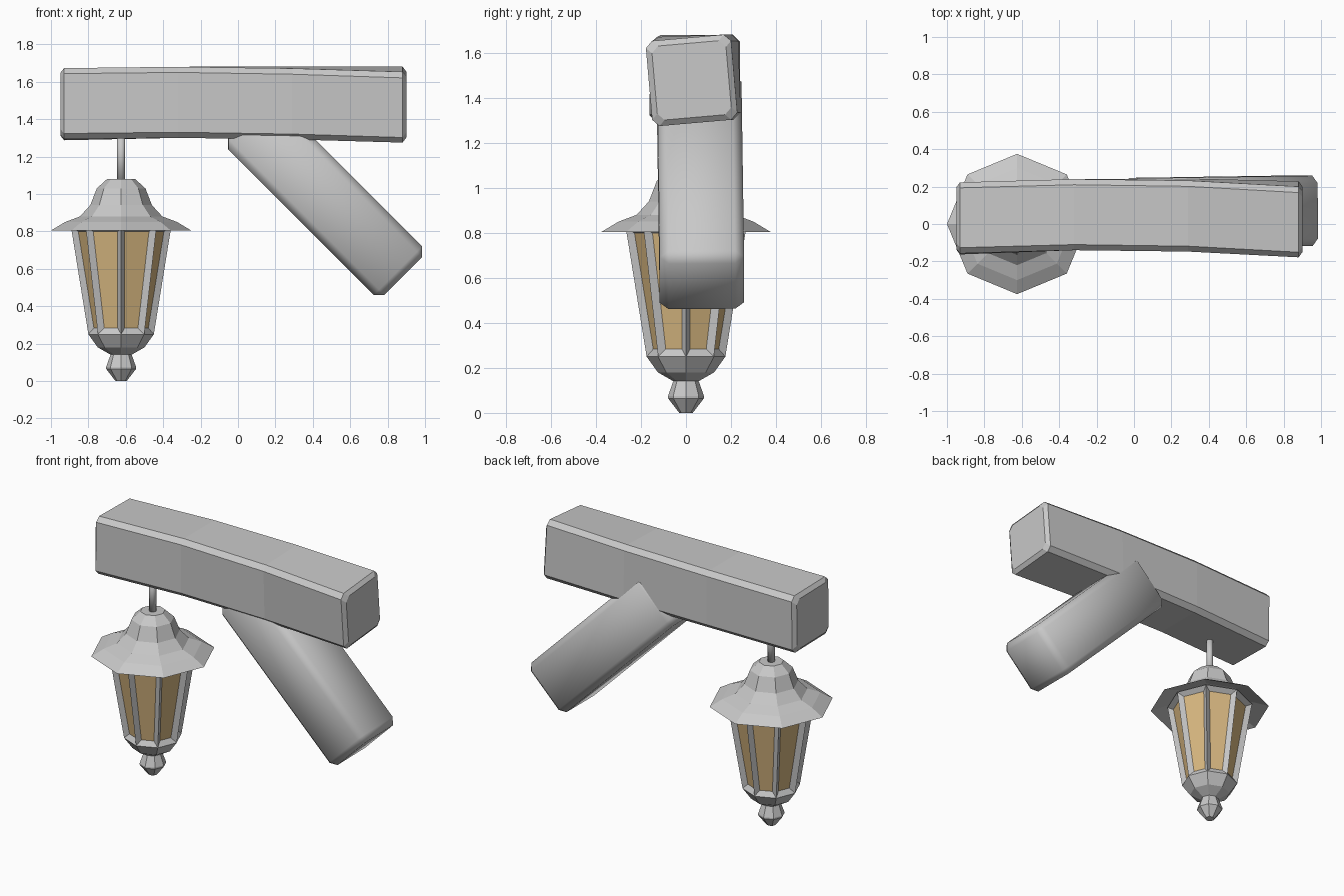
import bpy, bmesh, math
from mathutils import Matrix, Vector

cube = bpy.data.objects.get("Cube")
if cube:
    bpy.data.objects.remove(cube, do_unlink=True)


def material(name, color):
    mat = bpy.data.materials.new(name)
    mat.use_nodes = True
    mat.diffuse_color = color
    mat.node_tree.nodes["Principled BSDF"].inputs["Base Color"].default_value = color
    return mat


GREY = material("grey", (0.58, 0.58, 0.58, 1))
GLASS = material("amber_glass", (0.69, 0.48, 0.22, 1))


def finish(name, bm, *mats, smooth=False):
    bmesh.ops.recalc_face_normals(bm, faces=bm.faces)
    for face in bm.faces:
        face.smooth = smooth
    mesh = bpy.data.meshes.new(name)
    bm.to_mesh(mesh)
    bm.free()
    for mat in mats:
        mesh.materials.append(mat)
    obj = bpy.data.objects.new(name, mesh)
    bpy.context.collection.objects.link(obj)
    return obj


def loft(rings, close=False):
    """Skin rings of points; cap both ends, or join last ring to first."""
    bm = bmesh.new()
    loops = [[bm.verts.new(p) for p in ring] for ring in rings]
    pairs = list(zip(loops, loops[1:]))
    if close:
        pairs.append((loops[-1], loops[0]))
    sides = []
    for a, b in pairs:
        for i in range(len(a)):
            j = (i + 1) % len(a)
            sides.append(bm.faces.new((a[i], a[j], b[j], b[i])))
    if not close:
        bm.faces.new(loops[0])
        bm.faces.new(loops[-1])
    bm.normal_update()
    return bm, sides


LAMP_X = -0.625


def lathe(profile, sides=8):
    rings = []
    for r, z in profile:
        angles = [math.tau * i / sides for i in range(sides)]
        rings.append([(LAMP_X + r * math.cos(a), r * math.sin(a), z) for a in angles])
    return loft(rings)


# Beam: chamfered square section, slightly bent and twisted
def beam_ring(x, y, z, half, degrees, chamfer=0.03):
    inner = half - chamfer
    corner = [(half, -inner), (half, inner), (inner, half), (-inner, half)]
    section = corner + [(-u, -v) for u, v in corner]
    turn = Matrix.Rotation(math.radians(degrees), 3, 'X')
    return [Vector((x, y, z)) + turn @ Vector((0, u, v)) for u, v in section]


bm, _ = loft([beam_ring(*s) for s in (
    (-0.95, 0.03, 1.48, 0.165, -1),
    (-0.93, 0.03, 1.48, 0.19, -1),
    (-0.32, 0.05, 1.49, 0.19, 0),
    (0.29, 0.048, 1.487, 0.19, 2),
    (0.88, 0.025, 1.478, 0.19, 5),
    (0.90, 0.025, 1.478, 0.165, 5))])
finish("beam", bm, GREY)

# Diagonal brace: softly shaded bevelled block
bm = bmesh.new()
bmesh.ops.create_cube(bm, size=1)
bmesh.ops.scale(bm, vec=(1.18, 0.375, 0.365), verts=bm.verts)
bmesh.ops.bevel(bm, geom=bm.edges[:], offset=0.04, segments=1, affect='EDGES')
pose = (Matrix.Translation((0.465, 0.065, 0.98))
        @ Matrix.Rotation(math.radians(45), 4, 'Y')
        @ Matrix.Rotation(math.radians(0.6), 4, 'Z'))
bmesh.ops.transform(bm, matrix=pose, verts=bm.verts)
finish("brace", bm, GREY, smooth=True)

# Hanging rod
bm, _ = lathe([(0.022, 1.06), (0.022, 1.34)], 12)
rod = finish("hanging_rod", bm, GREY, smooth=True)
rod.data.shade_smooth()

# Lantern roof with flared brim and hollow underside
bm, _ = lathe([(0.25, 0.845), (0.375, 0.805), (0.30, 0.85), (0.22, 0.88),
               (0.165, 0.94), (0.13, 1.03), (0.075, 1.08)])
finish("lantern_roof", bm, GREY)

# Lantern body: tapered frame with recessed panes
bm, sides = lathe([(0.175, 0.25), (0.268, 0.825)])
bmesh.ops.inset_individual(bm, faces=sides, thickness=0.03, depth=-0.025,
                           use_even_offset=True)
for face in sides:
    face.material_index = 1
finish("lantern_body", bm, GREY, GLASS)

# Base cup and finial
bm, _ = lathe([(0.05, 0.13), (0.055, 0.14), (0.125, 0.18), (0.175, 0.25)])
finish("lantern_base", bm, GREY)
bm, _ = lathe([(0.03, 0), (0.08, 0.065), (0.08, 0.075), (0.055, 0.145)])
finish("finial", bm, GREY)
